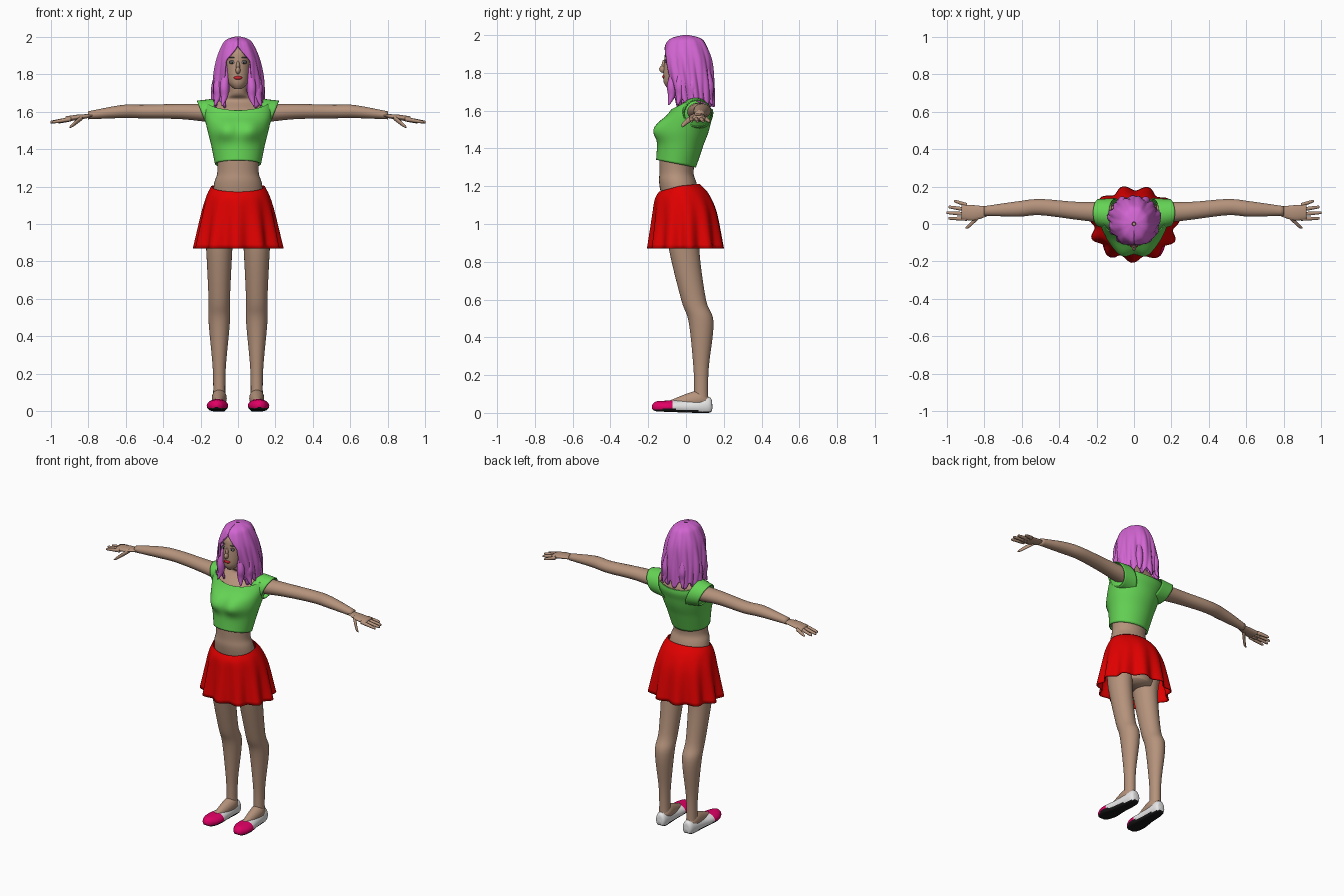
import bpy, bmesh
from math import sin, cos, pi, exp
from mathutils import Vector

cube = bpy.data.objects.get("Cube")
if cube:
    bpy.data.objects.remove(cube, do_unlink=True)


def material(name, *rgb):
    mat = bpy.data.materials.new(name)
    mat.use_nodes = True
    mat.diffuse_color = (*rgb, 1)
    mat.node_tree.nodes["Principled BSDF"].inputs["Base Color"].default_value = (*rgb, 1)
    return mat


SKIN = material("skin", .46, .29, .2)
GREEN = material("green_cloth", .13, .66, .09)
RED = material("red_cloth", .75, 0, 0)
HAIR = material("orchid_hair", .64, .13, .64)
WHITE = material("white", .8, .8, .8)
PINK = material("hot_pink", .75, 0, .13)
BLACK = material("black", .01, .01, .01)
LIPS = material("lip_red", .6, .02, .03)
SHADOW = material("eye_shadow", .1, .1, .1)


def finish(name, bm, materials, paint=None, thickness=0, mirror=False):
    """Make the object, and its mirror image on the other side if asked."""
    bmesh.ops.recalc_face_normals(bm, faces=bm.faces)
    for face in bm.faces:
        face.smooth = True
        if paint:
            face.material_index = paint(face)
    for side in ("left_", "right_") if mirror else ("",):
        if side == "right_":
            bmesh.ops.scale(bm, vec=(-1, 1, 1), verts=bm.verts)
            bmesh.ops.reverse_faces(bm, faces=bm.faces)
        mesh = bpy.data.meshes.new(side + name)
        bm.to_mesh(mesh)
        for mat in materials:
            mesh.materials.append(mat)
        part = bpy.data.objects.new(side + name, mesh)
        bpy.context.collection.objects.link(part)
        if thickness:
            solid = part.modifiers.new("thickness", "SOLIDIFY")
            solid.thickness, solid.offset = thickness, 0
    bm.free()


def spline(points, steps=6):
    """Smooth curve through tuples of numbers."""
    points = [Vector(point) for point in points]
    last = len(points) - 1
    curve = []
    for i in range(last):
        start, end = points[i], points[i + 1]
        leave = (end - points[max(i - 1, 0)]) / 2
        arrive = (points[min(i + 2, last)] - start) / 2
        for step in range(steps):
            t = step / steps
            ease = t * t * (3 - 2 * t)
            curve.append(start.lerp(end, ease) + leave * t * (1 - t) ** 2
                         - arrive * t * t * (1 - t))
    return curve + [points[last]]


AXES = {"x": (Vector((0, 1, 0)), Vector((0, 0, 1))),
        "y": (Vector((1, 0, 0)), Vector((0, 0, 1))),
        "z": (Vector((1, 0, 0)), Vector((0, 1, 0)))}


def loft(name, stations, materials, axis="z", sides=32, shape=None, gap=None,
         closed=True, **options):
    """Skin elliptical rings of centre and two radii; gap opens the front by height."""
    across, along = AXES[axis]
    bm = bmesh.new()
    rings = []
    for *centre, width, depth in spline(stations):
        centre = Vector(centre)
        opening = gap(centre.z) if gap else 0
        ring = []
        for i in range(sides):
            angle = opening + 2 * (pi - opening) * i / (sides - 1 if gap else sides)
            point = centre + across * width * sin(angle) - along * depth * cos(angle)
            if shape:
                shape(point, angle, centre, depth)
            ring.append(bm.verts.new(point))
        rings.append(ring)
    for low, high in zip(rings, rings[1:]):
        for i in range(sides - 1 if gap else sides):
            j = (i + 1) % sides
            bm.faces.new((low[i], low[j], high[j], high[i]))
    if closed:
        bm.faces.new(rings[0])
        bm.faces.new(rings[-1])
    finish(name, bm, materials, **options)


def trunk(name, profile, mat, **options):
    """Central part from rows of height, front, back and half width."""
    loft(name, [(0, (front + back) / 2, z, width, (back - front) / 2)
                for z, front, back, width in profile], [mat], **options)


def limb(name, path, mat, ratio=1, **options):
    """Paired part from rows of x, y, z and radius; ratio flattens the section."""
    loft(name, [(x, y, z, r, r * ratio) for x, y, z, r in path], [mat],
         mirror=True, **options)


def blob(name, mat, place, size, mirror=False):
    bm = bmesh.new()
    bmesh.ops.create_uvsphere(bm, u_segments=16, v_segments=10, radius=1)
    bmesh.ops.scale(bm, vec=size, verts=bm.verts)
    bmesh.ops.translate(bm, vec=place, verts=bm.verts)
    finish(name, bm, [mat], mirror=mirror)


# Body, neck and head
trunk("body", [(.9, -.1, .1, .1), (1, -.1, .1, .14), (1.2, -.14, .06, .13),
               (1.28, -.14, .04, .11), (1.4, -.14, .07, .12), (1.5, -.12, .12, .15),
               (1.6, -.07, .13, .16), (1.66, 0, .1, .1), (1.7, -.03, .08, .05),
               (1.8, -.04, .04, .05)], SKIN)
trunk("head", [(1.72, -.1, -.05, .02), (1.76, -.12, .02, .055), (1.86, -.115, .08, .07),
               (1.93, -.1, .08, .07), (1.97, -.02, .02, .02)], SKIN)

# Face
blob("nose", SKIN, (0, -.12, 1.82), (.013, .022, .02))
blob("nose_bridge", SKIN, (0, -.115, 1.84), (.01, .014, .03))
blob("lips", LIPS, (0, -.116, 1.78), (.023, .01, .01))
blob("eye_shadow", SHADOW, (.03, -.104, 1.863), (.018, .007, .01), mirror=True)
blob("eye_white", WHITE, (.03, -.108, 1.86), (.012, .005, .005), mirror=True)
blob("iris", BLACK, (.03, -.111, 1.86), (.005, .004, .005), mirror=True)
blob("eyebrow", SHADOW, (.03, -.104, 1.888), (.018, .007, .003), mirror=True)


# Hair: a wavy shell parted at the front, with loose locks around it
def waves(point, angle, centre, depth):
    low = min(max(2 - point.z, 0), .3)
    swell = 1 + (.02 + low / 10) * sin(9 * angle + 14 * point.z) + low / 10 * sin(22 * angle)
    point.x *= swell
    point.y = centre.y + (point.y - centre.y) * swell
    point.z += max(0, 1.74 - point.z) * sin(13 * angle) / 5


def parting(z):
    return min(max((1.95 - z) * 8, .01), .6)


trunk("hair", [(1.64, -.07, .14, .13), (1.75, -.1, .14, .13), (1.87, -.12, .13, .11),
               (1.95, -.1, .1, .08), (1.98, -.07, .07, .055), (1.995, -.01, .01, .01)],
      HAIR, sides=110, shape=waves, gap=parting, closed=False, thickness=.012)
for lock, turn in {"front": .65, "temple": 1.1, "side": 1.7, "back": 2.6}.items():
    limb(lock + "_lock", [(reach * sin(turn), .02 - reach * cos(turn), z, r) for reach, z, r in
                          ((.1, 1.85, .01), (.12, 1.74, .024), (.12, 1.68, .02),
                           (.14, 1.63, .004))], HAIR, sides=10)


# Crop top: tilted hem, bust, scooped neckline and slanted sleeves
def top_cut(point, angle, centre, depth):
    front = cos(angle)
    point.z += max(0, 1.42 - centre.z) * front / 5 - max(0, centre.z - 1.54) * abs(front) / 2.2
    if front > 0:
        point.y -= .03 * exp(-400 * ((abs(point.x) - .065) ** 2 + (point.z - 1.5) ** 2))


def slant(point, angle, centre, depth):
    point.x += .4 * (point.z - centre.z)


trunk("crop_top", [(1.32, -.155, .05, .12), (1.42, -.15, .09, .14), (1.5, -.15, .12, .16),
                   (1.6, -.1, .14, .18), (1.66, -.075, .14, .17)],
      GREEN, sides=48, shape=top_cut, closed=False, thickness=.006)
limb("sleeve", [(.1, .05, 1.58, .085), (.19, .06, 1.585, .07)], GREEN,
     axis="x", shape=slant, closed=False, thickness=.006)


# Pleated skirt with a waist that dips at the front
def pleats(point, angle, centre, depth):
    rise = max(0, centre.z - 1.1) / 10
    point.z -= rise * (2 * cos(angle) + abs(cos(angle)))
    swell = 1 + max(0, 1.17 - centre.z) / 4 * cos(11 * angle + .4)
    point.x *= swell
    point.y *= swell


trunk("skirt", [(1.2, -.14, .07, .14), (1.15, -.16, .12, .165), (1.06, -.17, .16, .19),
                (.87, -.19, .19, .225)],
      RED, sides=132, shape=pleats, closed=False, thickness=.006)

# Arms and hands
limb("arm", [(.12, .06, 1.59, .06), (.3, .07, 1.6, .048), (.5, .09, 1.6, .043),
             (.62, .08, 1.6, .041), (.8, .07, 1.58, .025)], SKIN, ratio=.85, axis="x")
limb("hand", [(.76, .07, 1.58, .02), (.85, .06, 1.57, .04), (.92, .064, 1.56, .04)],
     SKIN, ratio=.35, axis="x")
for i, finger in enumerate(("little", "ring", "middle", "index")):
    reach = 1 - (i - 2) ** 2 / 100
    limb(finger + "_finger", [(.89, .1 - .024 * i, 1.56, .012),
                              (reach - .01, .12 - .03 * i, 1.545, .008),
                              (reach, .12 - .03 * i, 1.543, .002)],
         SKIN, axis="x", sides=10)
limb("thumb", [(.83, .04, 1.57, .015), (.88, -.01, 1.53, .011), (.9, -.02, 1.515, .003)],
     SKIN, axis="x", sides=10)

# Legs and feet
limb("leg", [(.1, y, z, r) for y, z, r in
             ((0, 1, .08), (-.01, .87, .07), (.04, .6, .057), (.08, .48, .057),
              (.08, .25, .036), (.08, .13, .032), (.08, .05, .034))], SKIN, ratio=1.15)
limb("foot", [(.1, .12, .06, .02), (.1, .06, .07, .04), (.105, -.09, .04, .02)],
     SKIN, ratio=1.2, axis="y")


# Flat shoes: white sides, pink toes, black soles
def flat_sole(point, angle, centre, depth):
    point.z = max(point.z, centre.z - .7 * depth)


def shoe_paint(face):
    if face.normal.z < -.4:
        return 2
    return 1 if face.calc_center_median().y < -.075 else 0


loft("shoe", [(.105 - y / 20, y, max(.7 * height, .03), width, height) for y, width, height in
              ((.14, .01, .01), (.12, .035, .05), (0, .045, .04), (-.1, .057, .035),
               (-.16, .035, .03), (-.18, .01, .01))],
     [WHITE, PINK, BLACK], axis="y", shape=flat_sole, paint=shoe_paint, mirror=True)
